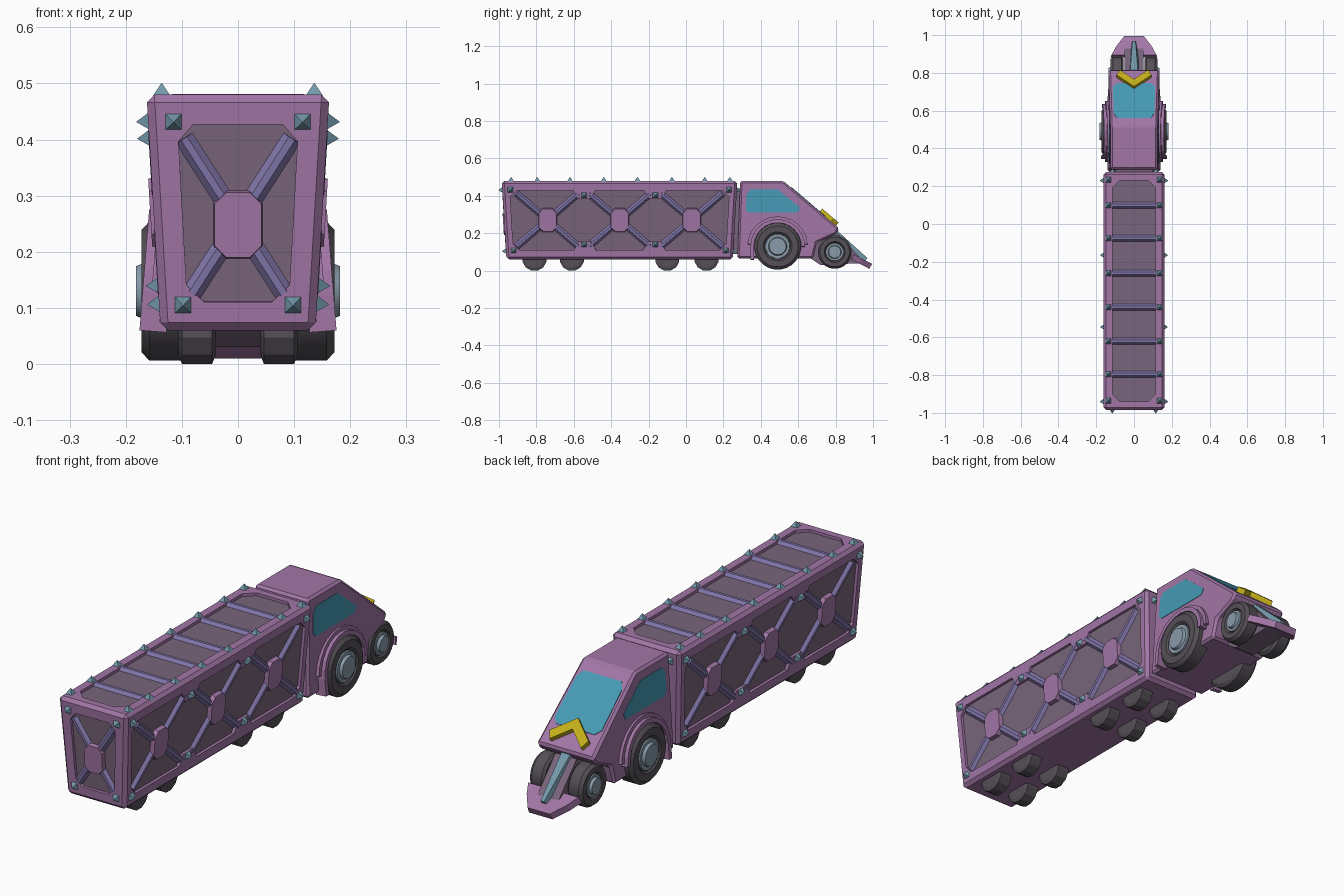
import bpy, bmesh, math
from mathutils import Matrix, Vector

if "Cube" in bpy.data.objects:
    bpy.data.objects.remove(bpy.data.objects["Cube"])


def material(name, r, g, b):
    m = bpy.data.materials.new(name)
    m.diffuse_color = (r, g, b, 1)
    m.use_nodes = True
    m.node_tree.nodes["Principled BSDF"].inputs["Base Color"].default_value = m.diffuse_color
    return m


PURPLE = material("purple paint", .36, .18, .38)
DARK = material("dark panel", .19, .13, .20)
BRACE = material("brace violet", .22, .18, .40)
STEEL = material("blue steel", .17, .32, .40)
GLASS = material("teal glass", .06, .32, .46)
YELLOW = material("yellow", .55, .43, .01)
RUBBER = material("rubber", .09, .08, .095)
HUB = material("wheel hub", .25, .33, .40)


def frame(o, u, v):
    """Matrix with local x = u, y = v, z = outward normal."""
    u, v = Vector(u).normalized(), Vector(v).normalized()
    m = Matrix((u, v, u.cross(v))).transposed().to_4x4()
    m.translation = o
    return m


def prism(pts, F, z0, z1, top=(1, 1)):
    n = len(pts)
    cx, cy = sum(p[0] for p in pts) / n, sum(p[1] for p in pts) / n
    vs = [F @ Vector((x, y, z0)) for x, y in pts]
    vs += [F @ Vector((cx + (x - cx) * top[0], cy + (y - cy) * top[1], z1)) for x, y in pts]
    fs = [tuple(range(n))[::-1], tuple(range(n, 2 * n))]
    return vs, fs + [(i, (i + 1) % n, (i + 1) % n + n, i + n) for i in range(n)]


def lathe(profile, y, z, sides):
    """Revolve (x, radius) points around an axle along x."""
    vs, fs = [], []
    for x, r in profile:
        for k in range(sides):
            a = 2 * math.pi * (k + .5) / sides
            vs.append(Vector((x, y + r * math.sin(a), z + r * math.cos(a))))
    for i in range(len(profile) - 1):
        for k in range(sides):
            j = (k + 1) % sides
            fs.append((i * sides + k, i * sides + j, (i + 1) * sides + j, (i + 1) * sides + k))
    n = len(profile) * sides
    return vs, fs + [tuple(range(sides)), tuple(range(n - sides, n))]


def part(name, mat, shapes, mirror=False, bevel=0, smooth=False):
    bm = bmesh.new()
    for vs, fs in shapes:
        for s in ((1, -1) if mirror else (1,)):
            bv = [bm.verts.new((v.x * s, v.y, v.z)) for v in vs]
            for f in fs:
                bm.faces.new([bv[i] for i in f])
    bmesh.ops.recalc_face_normals(bm, faces=bm.faces)
    me = bpy.data.meshes.new(name)
    bm.to_mesh(me)
    bm.free()
    me.materials.append(mat)
    ob = bpy.data.objects.new(name, me)
    bpy.context.collection.objects.link(ob)
    if bevel:
        b = ob.modifiers.new("bevel", 'BEVEL')
        b.width, b.segments = bevel, 1
    if smooth:
        bpy.ops.object.select_all(action='DESELECT')
        bpy.context.view_layer.objects.active = ob
        ob.select_set(True)
        bpy.ops.object.shade_smooth_by_angle(angle=math.radians(30))
    return ob


def rect(w, h, cx=0, cy=0):
    return [(cx - w, cy - h), (cx + w, cy - h), (cx + w, cy + h), (cx - w, cy + h)]


def octagon(w, h, c, cx=0, cy=0):
    q = [(w - c, -h), (w, -h + c), (w, h - c), (w - c, h)]
    return [(x + cx, y + cy) for x, y in q] + [(cx - x, y + cy) for x, y in q[::-1]]


def bar(F, a, b, w, z0, z1):
    a, b = Vector(a), Vector(b)
    d, m = b - a, (a + b) / 2
    G = F @ Matrix.Translation((m.x, m.y, 0)) @ Matrix.Rotation(math.atan2(d.y, d.x), 4, 'Z')
    return prism(rect(d.length / 2, w), G, z0, z1, (1, .35))


def stud(F, x, y):
    return prism(rect(.016, .016, x, y), F, -.003, .021, (.02, .02))


# Trailer face frames
YC, S = -.355, .0595
side = frame((.1505, YC, .27), (0, 1, 0), (S, 0, 1))
back = frame((0, YC - .6175, .27), (1, 0, 0), (0, -S, 1))
fore = frame((0, YC + .6175, .27), (-1, 0, 0), (0, S, 1))
roof = frame((0, YC, .48), (1, 0, 0), (0, 1, 0))
flat = Matrix.Identity(4)
YZ = frame((0, 0, 0), (0, 1, 0), (0, 0, 1))

# Recessed panel outlines
half = [(-.55, .16), (-.25, .16), (-.225, .115), (-.155, .115), (-.13, .16),
        (.13, .16), (.155, .115), (.225, .115), (.25, .16), (.55, .16), (.585, .125)]
side_pts = half + [(x * .975, -y) for x, y in half[::-1]] + [(-.57, -.125), (-.585, .125)]
end_pts = [(-.06, -.16), (.06, -.16), (.092, -.13), (.106, .127), (.08, .157),
           (-.08, .157), (-.106, .127), (-.092, -.13)]
roof_pts = octagon(.115, .585, .04)
D = -.013


def panels(z0, z1, sides):
    if sides:
        return [prism(side_pts, side, z0, z1)]
    return [prism(end_pts, back, z0, z1), prism(end_pts, fore, z0, z1), prism(roof_pts, roof, z0, z1)]


# Trailer body with recesses cut in
body = part("trailer_body", PURPLE, [prism(rect(.138, .605, 0, YC), flat, .06, .48,
                                           (.163 / .138, .63 / .605))], bevel=.014)
cutters = [part("cutter_sides", PURPLE, panels(D, .03, True), mirror=True),
           part("cutter_ends", PURPLE, panels(D, .03, False))]
for c in cutters:
    c.hide_render = True
    mod = body.modifiers.new("recess", 'BOOLEAN')
    mod.operation, mod.solver, mod.object = 'DIFFERENCE', 'EXACT', c
dg = bpy.context.evaluated_depsgraph_get()
cut = bpy.data.meshes.new_from_object(body.evaluated_get(dg))
body.modifiers.clear()
body.data = cut
for c in cutters:
    bpy.data.objects.remove(c)
part("trailer_side_panels", DARK, panels(-.022, D + .001, True), mirror=True)
part("trailer_end_and_roof_panels", DARK, panels(-.022, D + .001, False))

# Cross braces and octagonal bosses
HUBS = (-.385, 0, .385)
part("side_braces", BRACE, [bar(side, (h - .165, -.142 * s), (h + .165, .142 * s), .019, D, .001)
                            for h in HUBS for s in (1, -1)], mirror=True)
part("side_bosses", PURPLE, [prism(octagon(.05, .065, .024, h), side, D, .006, (.93, .93))
                             for h in HUBS], mirror=True)
part("end_braces", BRACE, [bar(F, (-.082 * s, -.145), (.096 * s, .132), .018, D, .001)
                           for F in (back, fore) for s in (1, -1)])
part("end_bosses", PURPLE, [prism(octagon(.044, .061, .022, 0, -.022), F, D, .006, (.95, .95))
                            for F in (back, fore)])
SLATS = (.10, -.075, -.26, -.44, -.62, -.795)
part("roof_slats", BRACE, [bar(roof, (-.118, y - YC), (.118, y - YC), .018, D, .001) for y in SLATS])

# Pyramid studs
part("side_studs", STEEL, [stud(side, x * s, y) for s in (1, -1) for x, y in
                           ((.585, .163), (.567, -.163), (.19, .133), (.19, -.13))], mirror=True)
part("end_studs", STEEL, [stud(F, x * s, y) for F in (back, fore) for s in (1, -1)
                          for x, y in ((.115, .162), (.098, -.165))])
part("roof_studs", STEEL, [stud(roof, .136, y - YC) for y in SLATS + (.235, -.935)], mirror=True)

# Trailer wheels
part("trailer_wheels", RUBBER, [lathe([(.04, .05), (.046, .066), (.1, .066), (.106, .05)], y, .064, 12)
                                for y in (-.81, -.61, -.10, .11)], mirror=True)

# Coupling
part("coupling", DARK, [prism(rect(.1, .035, 0, .265), flat, .09, .44)])

# Cab shell, narrowing toward the roof
cab = part("cab_body", PURPLE, [prism([(.275, .065), (.68, .065), (.70, .15), (.80, .195), (.82, .225),
                                       (.52, .48), (.29, .48)], YZ, -1, 1)], bevel=.01)
for v in cab.data.vertices:
    v.co.x *= .14 - .036 * (v.co.z - .065)

# Cab windows
door = frame((.129, 0, .37), (0, 1, 0), (-.036, 0, 1))
part("side_windows", GLASS, [prism([(.32, -.045), (.335, -.06), (.595, -.06), (.61, -.035), (.49, .065),
                                    (.345, .065), (.325, .04)], door, -.006, .002)], mirror=True)
slope = frame((0, .52, .48), (1, 0, 0), (0, .3, -.255))
part("windshield", GLASS, [prism([(-.09, .053), (.09, .053), (.108, .085), (.112, .27), (.09, .295),
                                  (-.09, .295), (-.112, .27), (-.108, .085)], slope, -.006, .003)])

# Yellow nose chevron
part("nose_chevron", YELLOW, [prism([(0, .255), (.092, .335), (.074, .37), (0, .305),
                                     (-.074, .37), (-.092, .335)], slope, -.004, .022)])

# Wheel arches
arch = frame((.172, .49, .13), (0, 1, 0), (-.08, 0, 1))


def arc(r, a0, a1, n=12):
    angles = [math.radians(a0 + (a1 - a0) * i / n) for i in range(n + 1)]
    return [(r * math.cos(a), r * math.sin(a)) for a in angles]


part("wheel_arches", PURPLE, [
    prism(arc(.146, 0, 180) + [(-.146, -.07), (-.127, -.07)] + arc(.127, 180, 0), arch, -.05, -.002),
    prism(arc(.162, 5, 175) + arc(.14, 175, 5), arch, -.05, -.018)], mirror=True)

# Cab wheels
for label, y, z, r, x0, x1 in (("large", .49, .13, .125, .09, .172), ("small", .795, .1, .09, .055, .125)):
    part(label + "_tires", RUBBER, [lathe([(x0, r * .6), (x0, r * .88), (x0 + .01, r), (x1 - .014, r),
                                           (x1, r * .88), (x1, r * .62), (x1 - .008, r * .55)], y, z, 24)],
         mirror=True, smooth=True)
    part(label + "_hubs", HUB, [lathe([(x1 - .02, r * .56), (x1 - .002, r * .52), (x1 - .002, r * .4),
                                       (x1 + .01, r * .36)], y, z, 16)], mirror=True, smooth=True)

# Front chassis, plow and steel ridge
part("front_chassis", DARK, [prism([(.66, .07), (.69, .17), (.81, .20), (.93, .07), (.93, .04), (.72, .03)],
                                   YZ, -.05, .05)])
plow = frame((0, .895, .088), (1, 0, 0), (0, .1, -.052))
part("plow", PURPLE, [prism([(-.125, 0), (.125, 0), (.1, .05), (.055, .112), (-.055, .112), (-.1, .05)],
                            plow, -.03, 0, (.95, 1))])
nose = frame((0, .80, .20), (1, 0, 0), (0, .16, -.145))
part("nose_ridge", STEEL, [prism([(-.042, -.01), (.042, -.01), (.016, .215), (-.016, .215)],
                                 nose, -.03, .016, (.5, 1))])
